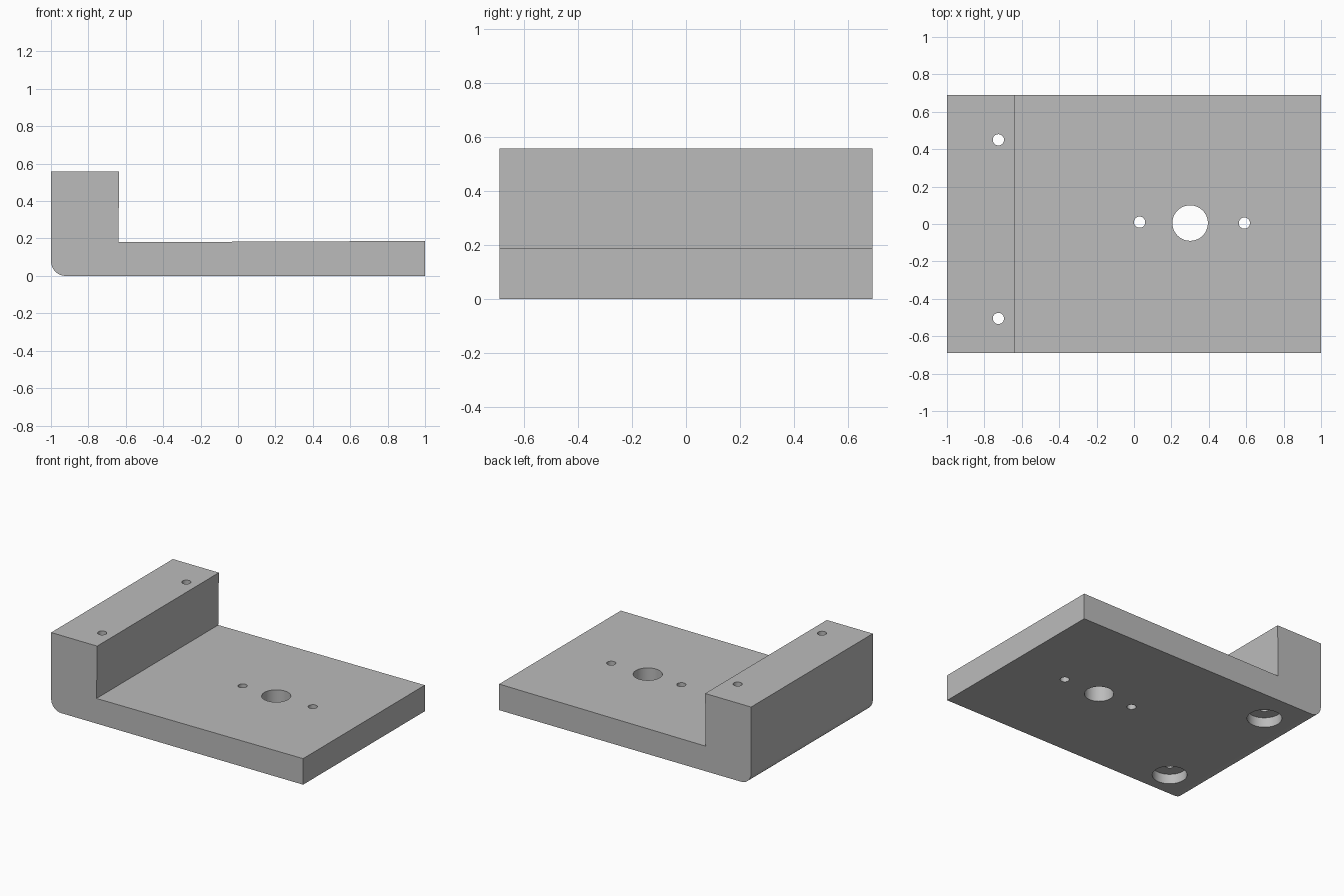
import bpy
import bmesh
from math import radians, sin, cos, pi

cube = bpy.data.objects.get("Cube")
if cube:
    bpy.data.objects.remove(cube, do_unlink=True)

HALF_DEPTH = 0.69
FILLET = 0.08

grey = bpy.data.materials.new("light_grey")
grey.use_nodes = True
grey.diffuse_color = (0.5, 0.5, 0.5, 1)
grey.node_tree.nodes["Principled BSDF"].inputs["Base Color"].default_value = (0.5, 0.5, 0.5, 1)


def new_object(name, bm):
    bmesh.ops.recalc_face_normals(bm, faces=bm.faces)
    mesh = bpy.data.meshes.new(name)
    bm.to_mesh(mesh)
    bm.free()
    mesh.materials.append(grey)
    obj = bpy.data.objects.new(name, mesh)
    bpy.context.collection.objects.link(obj)
    return obj


# L-shaped side profile with a rounded lower corner, extruded through the depth
profile = [(1, 0), (1, 0.187), (-0.64, 0.18), (-0.635, 0.557), (-1, 0.557)]
for i in range(13):
    a = pi + i / 12 * pi / 2
    profile.append((-1 + FILLET + FILLET * cos(a), FILLET + FILLET * sin(a)))

bm = bmesh.new()
face = bm.faces.new([bm.verts.new((x, -HALF_DEPTH, z)) for x, z in profile])
side = bmesh.ops.extrude_face_region(bm, geom=[face])["geom"]
bmesh.ops.translate(bm, vec=(0, 2 * HALF_DEPTH, 0),
                    verts=[v for v in side if isinstance(v, bmesh.types.BMVert)])
bracket = new_object("mounting_bracket", bm)


# Drill a vertical round hole between two heights
def drill(name, x, y, radius, bottom, top):
    bm = bmesh.new()
    bmesh.ops.create_cone(bm, cap_ends=True, segments=48, radius1=radius,
                          radius2=radius, depth=top - bottom)
    bmesh.ops.translate(bm, vec=(x, y, (top + bottom) / 2), verts=bm.verts)
    cutter = new_object(name, bm)
    cut = bracket.modifiers.new(name, "BOOLEAN")
    cut.operation = "DIFFERENCE"
    cut.solver = "EXACT"
    cut.object = cutter
    bpy.context.view_layer.objects.active = bracket
    bpy.ops.object.modifier_apply(modifier=name)
    bpy.data.objects.remove(cutter, do_unlink=True)


# Plate holes
drill("centre_hole", 0.30, 0.005, 0.095, -0.1, 0.4)
drill("inner_pin_hole", 0.03, 0.01, 0.03, -0.1, 0.4)
drill("outer_pin_hole", 0.59, 0.005, 0.03, -0.1, 0.4)

# Counterbored screw holes through the raised block
for y in (-0.505, 0.45):
    drill("screw_hole", -0.725, y, 0.03, -0.1, 0.8)
    drill("screw_counterbore", -0.725, y, 0.113, -0.1, 0.07)

# Smooth curved walls, keep hard edges
bpy.ops.object.select_all(action="DESELECT")
bracket.select_set(True)
bpy.context.view_layer.objects.active = bracket
bpy.ops.object.shade_smooth_by_angle(angle=radians(30))
